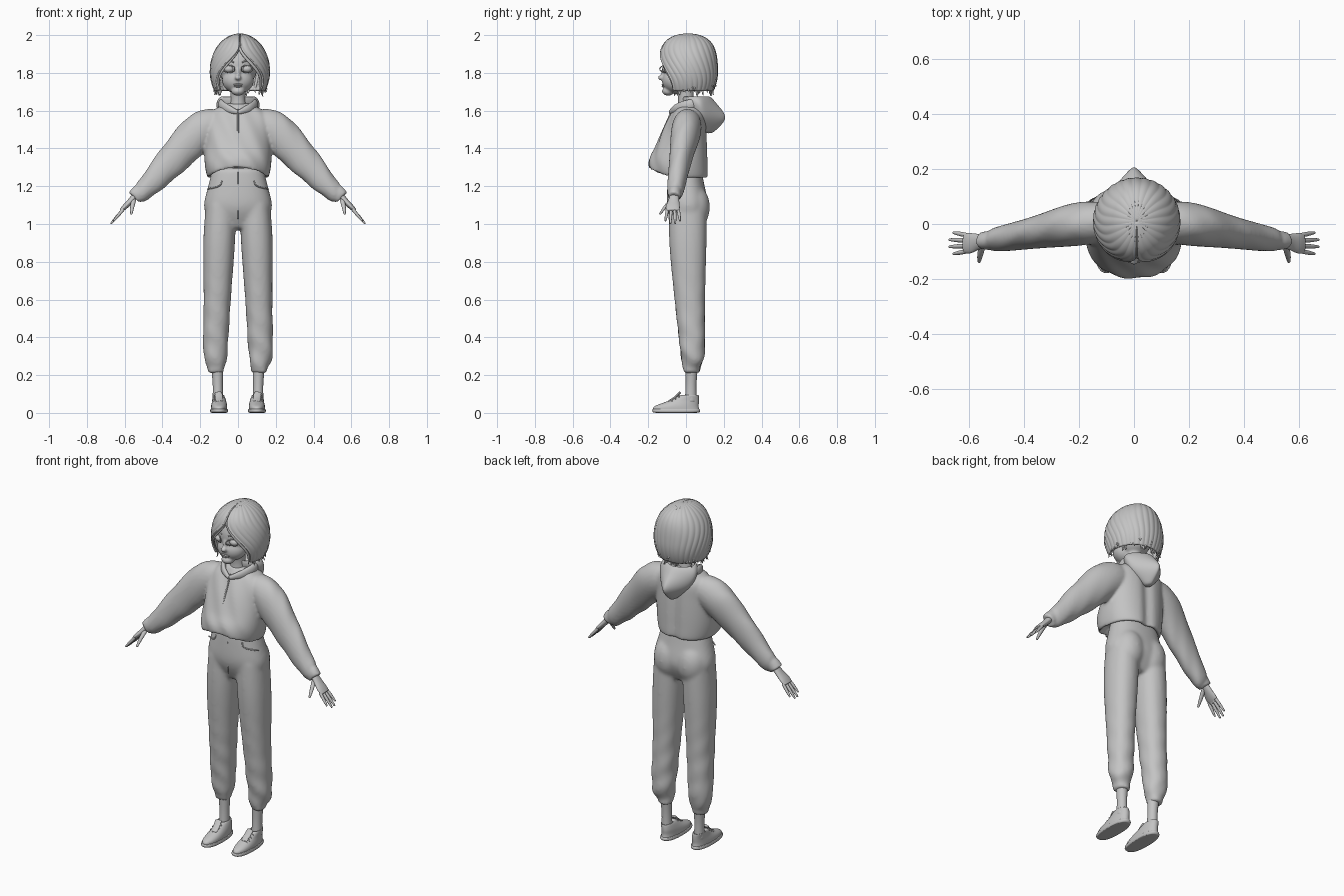
import bpy, bmesh, math, random
from mathutils import Vector, Matrix

random.seed(4)
if "Cube" in bpy.data.objects:
    bpy.data.objects.remove(bpy.data.objects["Cube"])

SHADE = .55
clay = bpy.data.materials.new("clay_grey")
clay.use_nodes = True
clay.diffuse_color = (SHADE, SHADE, SHADE, 1)
clay.node_tree.nodes["Principled BSDF"].inputs["Base Color"].default_value = clay.diffuse_color

ACROSS, FORWARD, UP = Vector((1, 0, 0)), Vector((0, 1, 0)), Vector((0, 0, 1))


def spline(keys, steps):
    """Smooth curve through a few key tuples."""
    result = []
    last = len(keys) - 1
    for i in range(last):
        around = [keys[min(max(i + offset, 0), last)] for offset in (-1, 0, 1, 2)]
        for step in range(steps):
            t = step / steps
            result.append([b + t * (c - a) / 2 + t * t * (a - b * 5 / 2 + c * 2 - d / 2)
                           + t ** 3 * (b * 3 - c * 3 + d - a) / 2 for a, b, c, d in zip(*around)])
    return result + [list(keys[-1])]


def loft(bm, keys, sides=20, power=2, axis=None, side=1, steps=4):
    """Skin keys of (x, y, z, half width, half depth); level rings unless an axis is given."""
    stations = spline(keys, steps)
    mids = [Vector((side * s[0], s[1], s[2])) for s in stations]
    rings = []
    for i, (mid, station) in enumerate(zip(mids, stations)):
        u, v = ACROSS, FORWARD
        if axis:
            tangent = (mids[min(i + 1, len(mids) - 1)] - mids[max(i - 1, 0)]).normalized()
            u = axis(mid) if callable(axis) else axis
            u = (u - tangent * u.dot(tangent)).normalized()
            v = tangent.cross(u)
        ring = []
        for k in range(sides):
            angle = math.tau * k / sides
            c, s = (math.copysign(abs(q) ** (2 / power), q) for q in (math.cos(angle), math.sin(angle)))
            ring.append(bm.verts.new(mid + u * c * station[3] + v * s * station[4]))
        rings.append(ring)
    for low, high in zip(rings, rings[1:]):
        for k in range(sides):
            after = (k + 1) % sides
            bm.faces.new((low[k], low[after], high[after], high[k]))
    bm.faces.new(rings[0])
    bm.faces.new(rings[-1])


def pair(bm, keys, **options):
    for side in (1, -1):
        loft(bm, keys, side=side, **options)


def cord(points, radius, flat=1):
    return [(*point, radius, radius * flat) for point in points]


def ball(bm, mid, size):
    place = Matrix.Translation(mid) @ Matrix.Diagonal((*size, 1))
    bmesh.ops.create_uvsphere(bm, u_segments=24, v_segments=16, radius=1, matrix=place)


def finish(name, bm, voxel=0, relax=5):
    """Turn the mesh into an object; a voxel size fuses overlapping pieces."""
    bmesh.ops.recalc_face_normals(bm, faces=bm.faces)
    mesh = bpy.data.meshes.new(name)
    bm.to_mesh(mesh)
    bm.free()
    mesh.materials.append(clay)
    mesh.shade_smooth()
    part = bpy.data.objects.new(name, mesh)
    bpy.context.collection.objects.link(part)
    part.modifiers.new("smooth_form", 'SUBSURF').levels = 1
    if voxel:
        fuse = part.modifiers.new("fuse", 'REMESH')
        fuse.mode, fuse.voxel_size, fuse.use_smooth_shade = 'VOXEL', voxel, True
        part.modifiers.new("relax", 'SMOOTH').iterations = relax
    return part


# Trousers: pelvis, seat and two gathered legs fused together
bm = bmesh.new()
loft(bm, [(0, -.005, 1.3, .135, .085), (0, 0, 1.2, .16, .1), (0, .01, 1.08, .183, .11),
          (0, .01, .97, .12, .06)], power=2.3)
pair(bm, [(.09, .01, 1.12, .08, .1), (.1, .01, .9, .085, .1), (.11, .02, .6, .073, .082),
          (.12, .035, .32, .065, .065), (.115, .03, .24, .046, .046), (.115, .03, .21, .042, .042)],
     power=2.2, steps=8)
for side in (1, -1):
    ball(bm, (side * .075, .04, 1.09), (.09, .088, .12))
# Cloth folds, strongest around the ankles
for v in bm.verts:
    x, y, z = v.co
    if z < .85:
        amount = .006 * (1 - z / .85)
        v.co += amount * Vector((math.sin(z * 43 + y * 40), math.sin(z * 52 + x * 35), 0))
finish("trousers", bm, voxel=.009, relax=12)

# Trouser seam and pocket edges
bm = bmesh.new()
loft(bm, cord([(0, -.09, 1.28), (0, -.098, 1.17), (0, -.09, 1.02)], .002), axis=ACROSS, sides=8)
pair(bm, cord([(.085, -.082, 1.23), (.1, -.083, 1.2), (.165, -.04, 1.185)], .004), axis=FORWARD, sides=8)
finish("trouser_seams", bm)

# Hooded jacket: boxy cropped body and wide sleeves
bm = bmesh.new()
loft(bm, [(0, -.04, 1.29, .13, .11), (0, -.04, 1.24, .158, .155), (0, -.035, 1.33, .177, .153),
          (0, -.01, 1.48, .172, .122), (0, .01, 1.58, .16, .09), (0, .01, 1.64, .06, .05)],
     sides=64, power=2.3, steps=5)
# Raised front hem, centre back pleat and soft front folds
for v in bm.verts:
    x, y, z = v.co
    if y < 0:
        arch = max(0, 1 - (x / .18) ** 2) * min(1, -y / .15)
        v.co.z += .055 * arch * min(1, max(0, (1.4 - z) / .12))
        v.co.y += .004 * math.sin(x * 60 + z * 30)
    elif z < 1.56:
        v.co.y -= .018 * math.exp(-(x / .025) ** 2)
pair(bm, [(.1, .01, 1.535, .07, .08), (.2, 0, 1.49, .08, .102), (.35, -.03, 1.335, .06, .085),
          (.49, -.055, 1.185, .046, .056), (.53, -.06, 1.16, .035, .042), (.55, -.06, 1.14, .035, .042)],
     axis=FORWARD, steps=6)
for v in bm.verts:
    reach = abs(v.co.x)
    if reach > .2:
        v.co.z += .005 * math.sin(reach * 65 + v.co.y * 40)
finish("jacket", bm, voxel=.008)

# Jacket zip, from collar to hem
bm = bmesh.new()
loft(bm, cord([(0, -.07, 1.61), (0, -.128, 1.48), (0, -.188, 1.33)], .005), axis=ACROSS, sides=8)
finish("zip", bm)

# Folded hood hanging at the back, hollow above and pinched to a point behind
bm = bmesh.new()
loft(bm, [(0, .12, 1.48, .02, .02), (0, .11, 1.56, .1, .1), (0, .07, 1.64, .115, .09),
          (0, .05, 1.675, .085, .07), (0, .05, 1.62, .065, .05)], sides=32, power=1.8)
for v in bm.verts:
    v.co.x *= 1 - 5 * max(0, v.co.y - .08)
finish("hood", bm)

# Collar lapels meeting in a V at the throat
bm = bmesh.new()
pair(bm, [(.06, .09, 1.645, .02, .02), (.09, .02, 1.63, .03, .018), (.06, -.05, 1.612, .024, .014),
          (0, -.085, 1.59, .01, .01)], axis=UP)
finish("collar", bm)

# Hands: wrist and palm, four spread fingers and a thumb
bm = bmesh.new()
pair(bm, [(.53, -.06, 1.165, .022, .02), (.57, -.065, 1.12, .03, .016), (.6, -.07, 1.09, .038, .014),
          (.62, -.07, 1.07, .034, .01)], axis=FORWARD)
for finger in range(4):
    spread = finger - 1.5
    outer = abs(spread) > 1
    base = Vector((.605, -.07 - .019 * spread, 1.08))
    tip = Vector((.66 if outer else .675, -.07 - .026 * spread, 1.015 if outer else 1))
    pair(bm, [(*base.lerp(tip, t), r, r) for t, r in ((0, .009), (.5, .009), (1, .005))],
         axis=FORWARD, sides=8)
pair(bm, [(.55, -.07, 1.135, .014, .012), (.56, -.11, 1.09, .012, .01), (.565, -.14, 1.05, .006, .005)],
     axis=ACROSS, sides=8)
finish("hands", bm)

# Ankles
bm = bmesh.new()
pair(bm, [(.106, .025, .05, .03, .033), (.107, .027, .15, .027, .029), (.11, .03, .25, .034, .034)])
finish("ankles", bm)

# Shoes: upper, tongue and laces
bm = bmesh.new()
pair(bm, [(.1, -.05, .01, .043, .123), (.1, -.05, .035, .043, .118), (.1, -.01, .065, .037, .08),
          (.105, .02, .095, .03, .047), (.105, .02, .08, .02, .03)], sides=24, power=2.2)
pair(bm, cord([(.1, -.09, .06), (.1, -.06, .08), (.105, -.03, .11)], .02, flat=.35), axis=ACROSS)
for row in range(4):
    y, z = .018 * row - .092, .011 * row + .064
    lace = [(.104 + across * .026, y, z - .015 * across ** 2) for across in (-1, -.4, .4, 1)]
    pair(bm, cord(lace, .003), axis=FORWARD, sides=8)
finish("shoes", bm)
bm = bmesh.new()
pair(bm, [(.1, -.052, 0, .044, .12), (.1, -.052, .01, .048, .128), (.1, -.052, .022, .045, .124)],
     sides=28, power=2.4)
finish("soles", bm)

# Head and neck: skull, jaw, chin, nose bridge and nose tip
bm = bmesh.new()
ball(bm, (0, -.01, 1.84), (.105, .115, .125))
ball(bm, (0, -.055, 1.76), (.085, .073, .07))
ball(bm, (0, -.095, 1.703), (.036, .033, .024))
ball(bm, (0, -.12, 1.8), (.012, .012, .03))
ball(bm, (0, -.132, 1.775), (.017, .018, .014))
loft(bm, [(0, 0, 1.58, .055, .05), (0, 0, 1.66, .04, .042), (0, -.01, 1.76, .045, .05)])
finish("head", bm, voxel=.006, relax=5)

# Eyes, lids, brows and lips
bm = bmesh.new()
for side in (1, -1):
    ball(bm, (side * .047, -.102, 1.82), (.027, .024, .02))
finish("eyes", bm)
bm = bmesh.new()
for height in (.02, -.018):
    turns = [math.pi * k / 6 for k in range(7)]
    lid = [(.047 + .03 * math.cos(a), -.013 * math.cos(a) ** 2 - .111 + .016 * math.cos(a),
            1.82 + height * math.sin(a)) for a in turns]
    pair(bm, cord(lid, .003), axis=FORWARD, sides=8)
pair(bm, cord([(.02, -.122, 1.855), (.05, -.112, 1.865), (.085, -.078, 1.853)], .004), axis=FORWARD, sides=8)
finish("eyelids_and_brows", bm)
bm = bmesh.new()
for height, width in ((1.738, .027), (1.729, .022)):
    ball(bm, (0, -.119, height), (width, .01, .006))
finish("lips", bm)

# Bobbed hair: an egg cut off below, parted over the face
CENTRE = Vector((.01, .01, 1.81))
WIDE, TALL, LOWEST = .15, .187, math.radians(128)


def hair_point(around, down, lift=0):
    polar = down * LOWEST
    opening = min(1, max(0, (polar - .75) / 1.2))
    gap = .95 * opening ** 2 * (3 - 2 * opening)
    turn = gap + around * (math.tau - 2 * gap)
    radius = WIDE * math.sin(polar) + lift
    # The crown stretches along the parting line
    parting = -.04 * math.cos(turn) * math.sin(polar * 2) * max(0, 1 - polar / 1.5)
    return CENTRE + Vector((radius * math.sin(turn), parting - radius * math.cos(turn),
                            TALL * math.cos(polar)))


bm = bmesh.new()
COLUMNS, ROWS = 96, 22
grid = [[bm.verts.new(hair_point(c / COLUMNS, (r + .1) / ROWS, .002 * math.cos(c * math.pi / 2) - .003))
         for c in range(COLUMNS + 1)] for r in range(ROWS)]
for upper, lower in zip(grid, grid[1:]):
    for c in range(COLUMNS):
        bm.faces.new((upper[c], upper[c + 1], lower[c + 1], lower[c]))
hair_cap = finish("hair_cap", bm)
hair_cap.modifiers.new("thickness", 'SOLIDIFY').thickness = .012

# Overlapping swaying locks that end in loose flicked points
bm = bmesh.new()
LOCKS = 50
for i in range(LOCKS):
    around = (i + random.uniform(.2, .8)) / LOCKS
    start, end = random.uniform(.03, .12), random.uniform(.88, 1)
    lift, sway = random.uniform(-.003, .004), random.uniform(-.012, .012)
    path = []
    for k in range(10):
        t = k / 9
        width = .003 + .011 * math.sin(math.pi * (.08 + .76 * t))
        mid = hair_point(around + sway * math.sin(3 * t), start + (end - start) * t, lift)
        path.append((*mid, width, .0055))
    tip = hair_point(around + sway * 1.5, end, random.uniform(-.006, .018))
    path.append((*(tip - UP * random.uniform(.01, .03)), .0015, .0015))
    loft(bm, path, sides=8, steps=1, axis=lambda mid: UP.cross(mid - CENTRE))
finish("hair_locks", bm)
